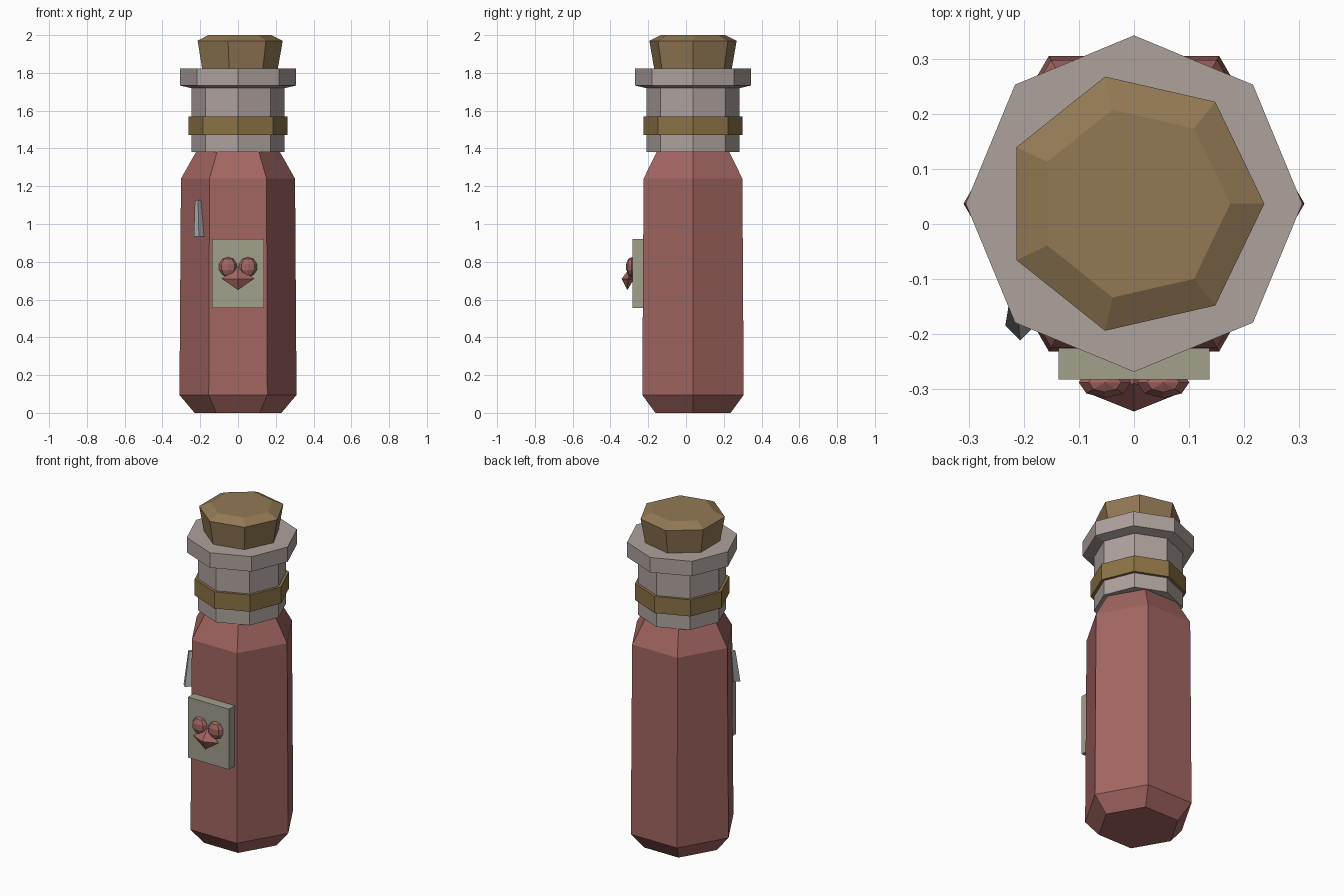
import bpy, bmesh, math

if "Cube" in bpy.data.objects:
    bpy.data.objects.remove(bpy.data.objects["Cube"])

AXIS_Y = 0.037  # bottle axis; the label pushes it back from the origin


def material(name, rgb):
    m = bpy.data.materials.new(name)
    m.diffuse_color = (*rgb, 1)
    m.use_nodes = True
    m.node_tree.nodes["Principled BSDF"].inputs["Base Color"].default_value = m.diffuse_color
    return m


RED = material("red_liquid", (0.36, 0.13, 0.12))
GLASS = material("pale_glass", (0.42, 0.36, 0.34))
CORK = material("cork", (0.29, 0.19, 0.09))
BAND = material("brass", (0.26, 0.17, 0.06))
PAPER = material("paper", (0.36, 0.35, 0.26))
SHINE = material("shine", (0.40, 0.40, 0.40))


def finish(bm, name, mat):
    bmesh.ops.recalc_face_normals(bm, faces=bm.faces)
    me = bpy.data.meshes.new(name)
    bm.to_mesh(me)
    bm.free()
    me.materials.append(mat)
    ob = bpy.data.objects.new(name, me)
    bpy.context.collection.objects.link(ob)
    return ob


def loft(name, sides, rings, mat):
    """Closed faceted solid through rings of (radius, z, centre x, centre y)."""
    bm = bmesh.new()
    loops = []
    for r, z, cx, cy in rings:
        angles = [2 * math.pi * i / sides for i in range(sides)]
        loops.append([bm.verts.new((cx + r * math.cos(a), cy + r * math.sin(a), z)) for a in angles])
    for lo, hi in zip(loops, loops[1:]):
        for i in range(sides):
            j = (i + 1) % sides
            bm.faces.new((lo[i], lo[j], hi[j], hi[i]))
    bm.faces.new(loops[0])
    bm.faces.new(loops[-1])
    return finish(bm, name, mat)


def turned(name, sides, profile, mat):
    return loft(name, sides, [(r, z, 0, AXIS_Y) for r, z in profile], mat)


# Bottle: six-sided body, eight-sided neck, rim and band, seven-sided cork
turned("bottle_body", 6, [(0.23, 0), (0.31, 0.095), (0.302, 1.24), (0.22, 1.385)], RED)
turned("neck", 8, [(0.245, 1.38), (0.245, 1.75)], GLASS)
turned("neck_band", 8, [(0.262, 1.47), (0.262, 1.57)], BAND)
turned("rim", 8, [(0.25, 1.72), (0.306, 1.733), (0.306, 1.823)], GLASS)
turned("cork", 7, [(0.205, 1.79), (0.237, 1.97), (0.175, 2.0)], CORK)

# Label on the front face
bm = bmesh.new()
bmesh.ops.create_cube(bm, size=1)
bmesh.ops.scale(bm, vec=(0.274, 0.063, 0.365), verts=bm.verts)
bmesh.ops.translate(bm, vec=(0, -0.2515, 0.7375), verts=bm.verts)
finish(bm, "label", PAPER)

# Heart: two faceted lobes and a pointed gem below
for side, name in ((-1, "heart_lobe_left"), (1, "heart_lobe_right")):
    bm = bmesh.new()
    bmesh.ops.create_uvsphere(bm, u_segments=8, v_segments=5, radius=1)
    bmesh.ops.scale(bm, vec=(0.05, 0.03, 0.052), verts=bm.verts)
    bmesh.ops.translate(bm, vec=(side * 0.053, -0.288, 0.773), verts=bm.verts)
    finish(bm, name, RED)

bm = bmesh.new()
top, bottom = bm.verts.new((0, -0.29, 0.775)), bm.verts.new((0, -0.31, 0.65))
belt = [bm.verts.new(p) for p in
        ((0.085, -0.307, 0.71), (0, -0.275, 0.71), (-0.085, -0.307, 0.71), (0, -0.341, 0.71))]
for i in range(4):
    for tip in (top, bottom):
        bm.faces.new((belt[i], belt[(i + 1) % 4], tip))
finish(bm, "heart_point", RED)

# Glint: slim tapered sliver leaning against the front-left face
loft("glint", 4, [(0.027, 0.935, -0.207, -0.185), (0.016, 1.128, -0.212, -0.148)], SHINE)
